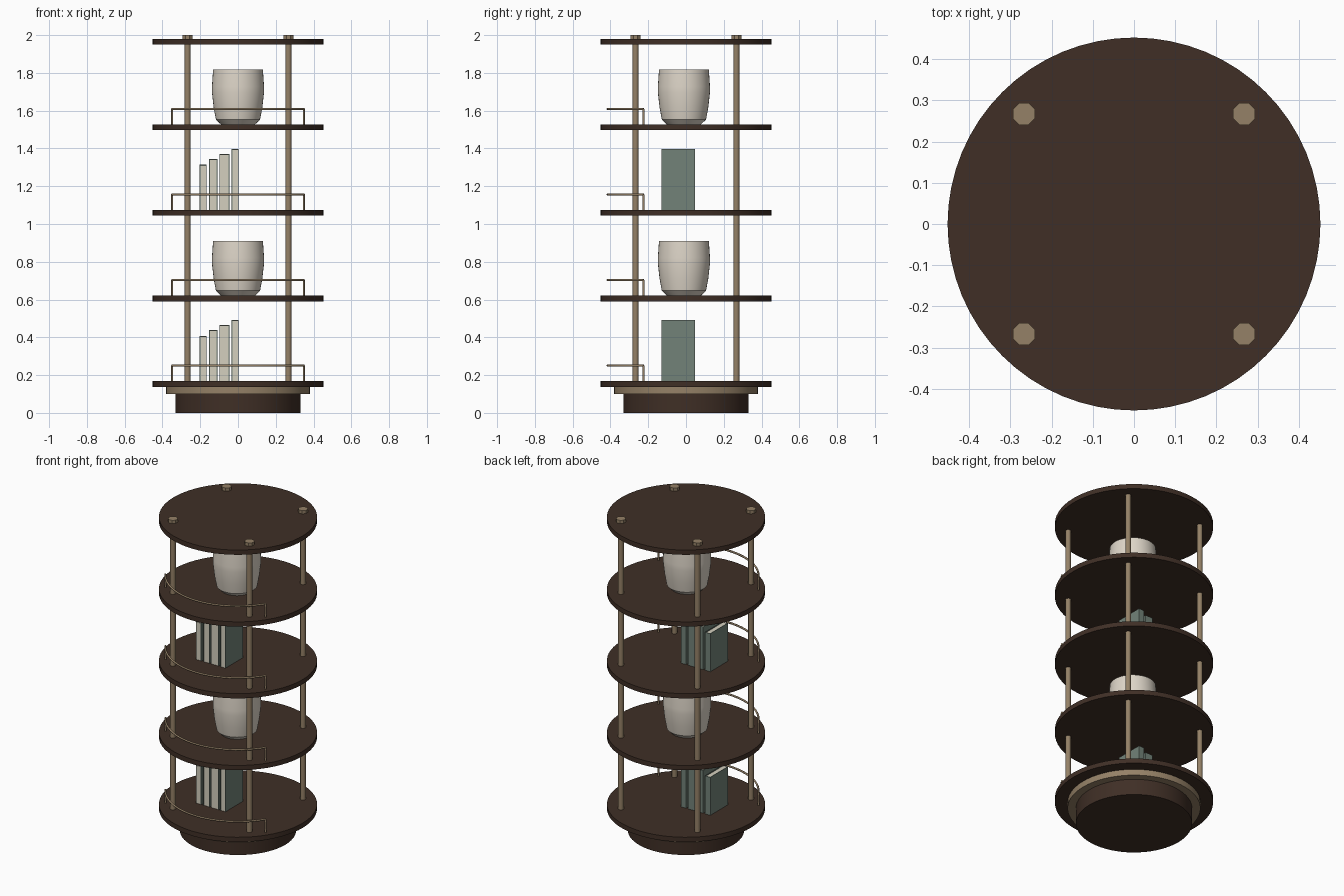
import bpy
import bmesh
import math
from mathutils import Matrix, Vector

if "Cube" in bpy.data.objects:
    bpy.data.objects.remove(bpy.data.objects["Cube"], do_unlink=True)


def material(name, rgb):
    m = bpy.data.materials.new(name)
    m.use_nodes = True
    m.diffuse_color = (*rgb, 1)
    m.node_tree.nodes["Principled BSDF"].inputs["Base Color"].default_value = (*rgb, 1)
    return m


WOOD = material("dark walnut", (0.050, 0.028, 0.019))
BRASS = material("aged brass", (0.30, 0.22, 0.135))
CERAMIC = material("cream ceramic", (0.73, 0.67, 0.58))
COVER = material("sage cover", (0.17, 0.225, 0.19))
PAPER = material("paper", (0.66, 0.63, 0.52))


def finish(name, bm, mats, smooth=True):
    bmesh.ops.recalc_face_normals(bm, faces=bm.faces)
    mesh = bpy.data.meshes.new(name)
    bm.to_mesh(mesh)
    bm.free()
    for m in mats:
        mesh.materials.append(m)
    ob = bpy.data.objects.new(name, mesh)
    bpy.context.collection.objects.link(ob)
    if smooth:
        bpy.ops.object.select_all(action='DESELECT')
        ob.select_set(True)
        bpy.context.view_layer.objects.active = ob
        bpy.ops.object.shade_smooth_by_angle(angle=math.radians(35))
    return ob


def disc(name, x, y, z0, z1, r, mat, sides=64, turn=0.0):
    bm = bmesh.new()
    place = Matrix.Translation((x, y, (z0 + z1) / 2)) @ Matrix.Rotation(turn, 4, 'Z')
    bmesh.ops.create_cone(bm, cap_ends=True, segments=sides, radius1=r, radius2=r,
                          depth=z1 - z0, matrix=place)
    return finish(name, bm, [mat])


def lathe(name, profile, centre, mat, sides=40):
    bm = bmesh.new()
    verts = [bm.verts.new((r, 0, z)) for r, z in profile]
    edges = [bm.edges.new(pair) for pair in zip(verts, verts[1:])]
    bmesh.ops.spin(bm, geom=verts + edges, cent=(0, 0, 0), axis=(0, 0, 1),
                   angle=math.tau, steps=sides)
    bmesh.ops.remove_doubles(bm, verts=bm.verts, dist=0.0001)
    bmesh.ops.translate(bm, verts=bm.verts, vec=centre)
    return finish(name, bm, [mat])


def add_box(bm, lo, hi, index):
    lo, hi = Vector(lo), Vector(hi)
    place = Matrix.Translation((lo + hi) / 2) @ Matrix.Diagonal((*(hi - lo), 1))
    made = bmesh.ops.create_cube(bm, size=1, matrix=place)["verts"]
    for f in {f for v in made for f in v.link_faces}:
        f.material_index = index


def book(name, x0, x1, z, height):
    # Two boards and a rear spine wrapped round a block of pages
    y0, y1, t = -0.13, 0.048, 0.004
    top = z + height
    bm = bmesh.new()
    add_box(bm, (x0, y0, z), (x0 + t, y1, top), 0)
    add_box(bm, (x1 - t, y0, z), (x1, y1, top), 0)
    add_box(bm, (x0 + t, y1 - t, z), (x1 - t, y1, top), 0)
    add_box(bm, (x0 + t, y0 + 0.002, z), (x1 - t, y1 - t, top - 0.003), 1)
    finish(name, bm, [COVER, PAPER], smooth=False)


def rail(name, z):
    # Curved front guard rail with an upright at each end
    curve = bpy.data.curves.new(name, 'CURVE')
    curve.dimensions = '3D'
    curve.bevel_depth = 0.006
    curve.bevel_resolution = 1
    curve.use_fill_caps = True
    radius, height, steps = 0.415, 0.082, 24
    arc = []
    for i in range(steps + 1):
        a = -1 + 2 * i / steps
        arc.append((radius * math.sin(a), -radius * math.cos(a), z + height))
    uprights = [[(p[0], p[1], z), p] for p in (arc[0], arc[-1])]
    for pts in [arc] + uprights:
        s = curve.splines.new('POLY')
        s.points.add(len(pts) - 1)
        for point, co in zip(s.points, pts):
            point.co = (*co, 1)
    curve.materials.append(BRASS)
    bpy.context.collection.objects.link(bpy.data.objects.new(name, curve))


# Plinth
disc("plinth", 0, 0, 0, 0.10, 0.332, WOOD)
disc("plinth_collar", 0, 0, 0.10, 0.14, 0.38, BRASS)

# Round shelves, evenly spaced
SPACING, FIRST, THICK = 0.453, 0.168, 0.03
tops = [FIRST + SPACING * i for i in range(5)]
for i, z in enumerate(tops):
    disc(f"shelf_{i + 1}", 0, 0, z - THICK, z, 0.452, WOOD)

# Posts and finial caps at four corners
for sx, side in ((-1, "right"), (1, "left")):
    for sy, end in ((-1, "front"), (1, "back")):
        x, y = 0.267 * sx, 0.267 * sy
        disc(f"{end}_{side}_post", x, y, 0.14, 1.97, 0.016, BRASS, 12)
        disc(f"{end}_{side}_cap", x, y, 1.97, 2.0, 0.029, BRASS, 8, math.pi / 8)

# Guard rails on the four open shelves
for i, z in enumerate(tops[:4]):
    rail(f"rail_{i + 1}", z)

# Books on the first and third shelves
BOOKS = [(-0.203, -0.166, 0.24), (-0.153, -0.109, 0.27),
         (-0.099, -0.046, 0.297), (-0.034, 0.003, 0.323)]
for level in (0, 2):
    for n, (x0, x1, height) in enumerate(BOOKS):
        book(f"book_{level + 1}_{n + 1}", x0, x1, tops[level], height)

# Hollow pots on the second and fourth shelves
POT = [(0, 0), (0.09, 0), (0.117, 0.026), (0.129, 0.09), (0.138, 0.17),
       (0.138, 0.2), (0.132, 0.29), (0.122, 0.29), (0.126, 0.18),
       (0.106, 0.04), (0, 0.03)]
for level in (1, 3):
    lathe(f"pot_{level + 1}", POT, (0, -0.011, tops[level]), CERAMIC)
